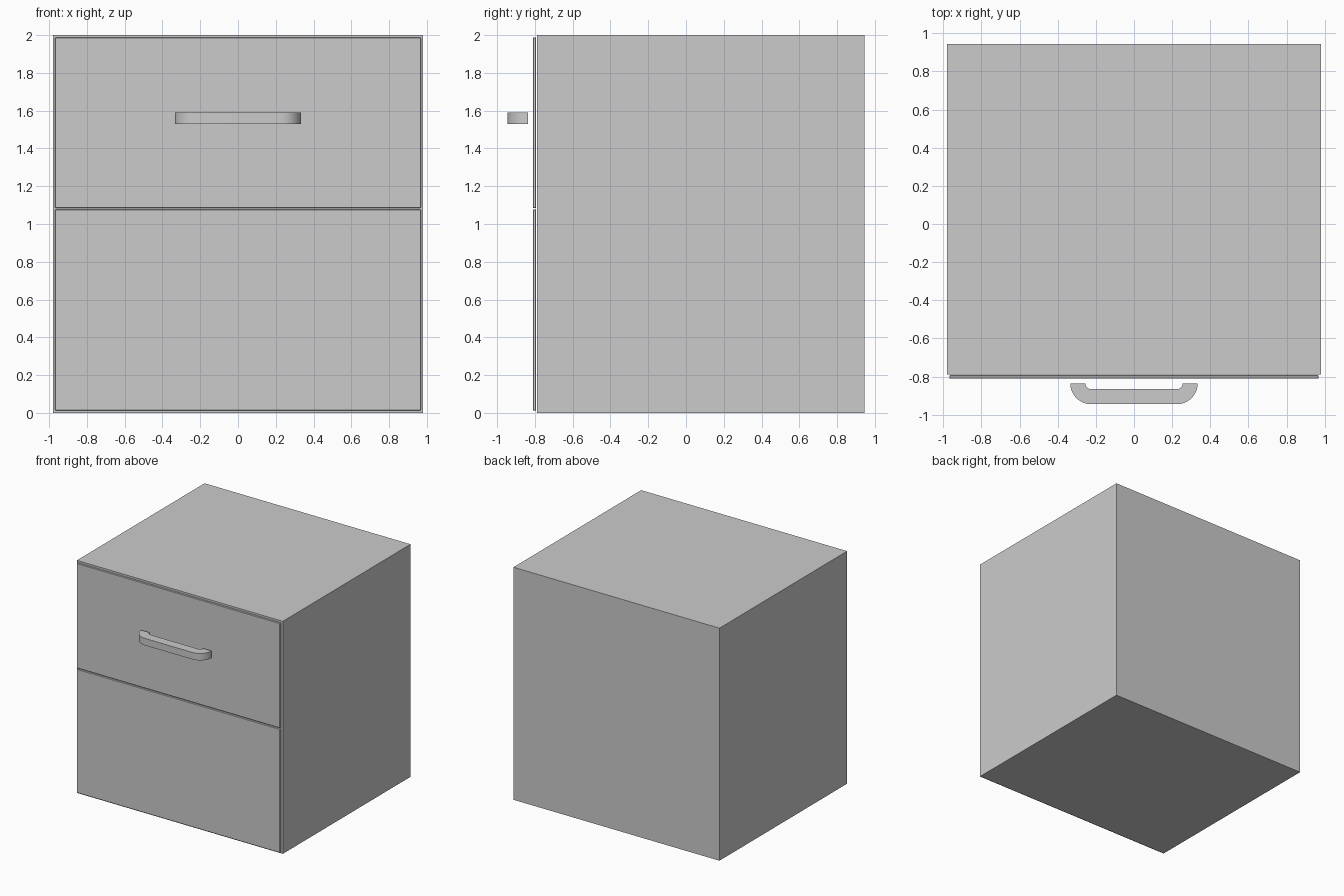
import bpy, bmesh
from math import sin, cos, pi, radians

if "Cube" in bpy.data.objects:
    bpy.data.objects.remove(bpy.data.objects["Cube"])


def box(name, lo, hi, bevel=0.0):
    bm = bmesh.new()
    bmesh.ops.create_cube(bm, size=1)
    for v in bm.verts:
        v.co = [(a + b) / 2 + c * (b - a) for a, b, c in zip(lo, hi, v.co)]
    me = bpy.data.meshes.new(name)
    bm.to_mesh(me)
    bm.free()
    ob = bpy.data.objects.new(name, me)
    bpy.context.collection.objects.link(ob)
    if bevel:
        m = ob.modifiers.new("edge_bevel", "BEVEL")
        m.width, m.segments = bevel, 1
    return ob


# Cabinet body
box("cabinet_body", (-0.98, -0.79, 0), (0.98, 0.945, 2))

# Drawer front above, door front below
for name, z0, z1 in (("lower_front", 0.012, 1.077), ("upper_drawer_front", 1.085, 1.987)):
    box(name, (-0.968, -0.811, z0), (0.968, -0.793, z1), 0.003)

# Handle: flat bar with concentric rounded corners, extruded upward
CX, CY, R_OUT, R_IN, SEG = 0.225, -0.836, 0.109, 0.03, 12


def arc(r, side):
    """Quarter arc from the handle's end face to its straight grip."""
    return [(side * (CX + r * cos(i * pi / 2 / SEG)), CY - r * sin(i * pi / 2 / SEG))
            for i in range(SEG + 1)]


outline = arc(R_OUT, -1) + arc(R_OUT, 1)[::-1] + arc(R_IN, 1) + arc(R_IN, -1)[::-1]
bm = bmesh.new()
face = bm.faces.new([bm.verts.new((x, y, 1.53)) for x, y in outline])
ext = bmesh.ops.extrude_face_region(bm, geom=[face], use_keep_orig=True)
bmesh.ops.translate(bm, vec=(0, 0, 0.06),
                    verts=[g for g in ext["geom"] if isinstance(g, bmesh.types.BMVert)])
bmesh.ops.recalc_face_normals(bm, faces=bm.faces)
me = bpy.data.meshes.new("drawer_handle")
bm.to_mesh(me)
bm.free()
handle = bpy.data.objects.new("drawer_handle", me)
bpy.context.collection.objects.link(handle)
bpy.context.view_layer.objects.active = handle
handle.select_set(True)
bpy.ops.object.shade_smooth_by_angle(angle=radians(30))
